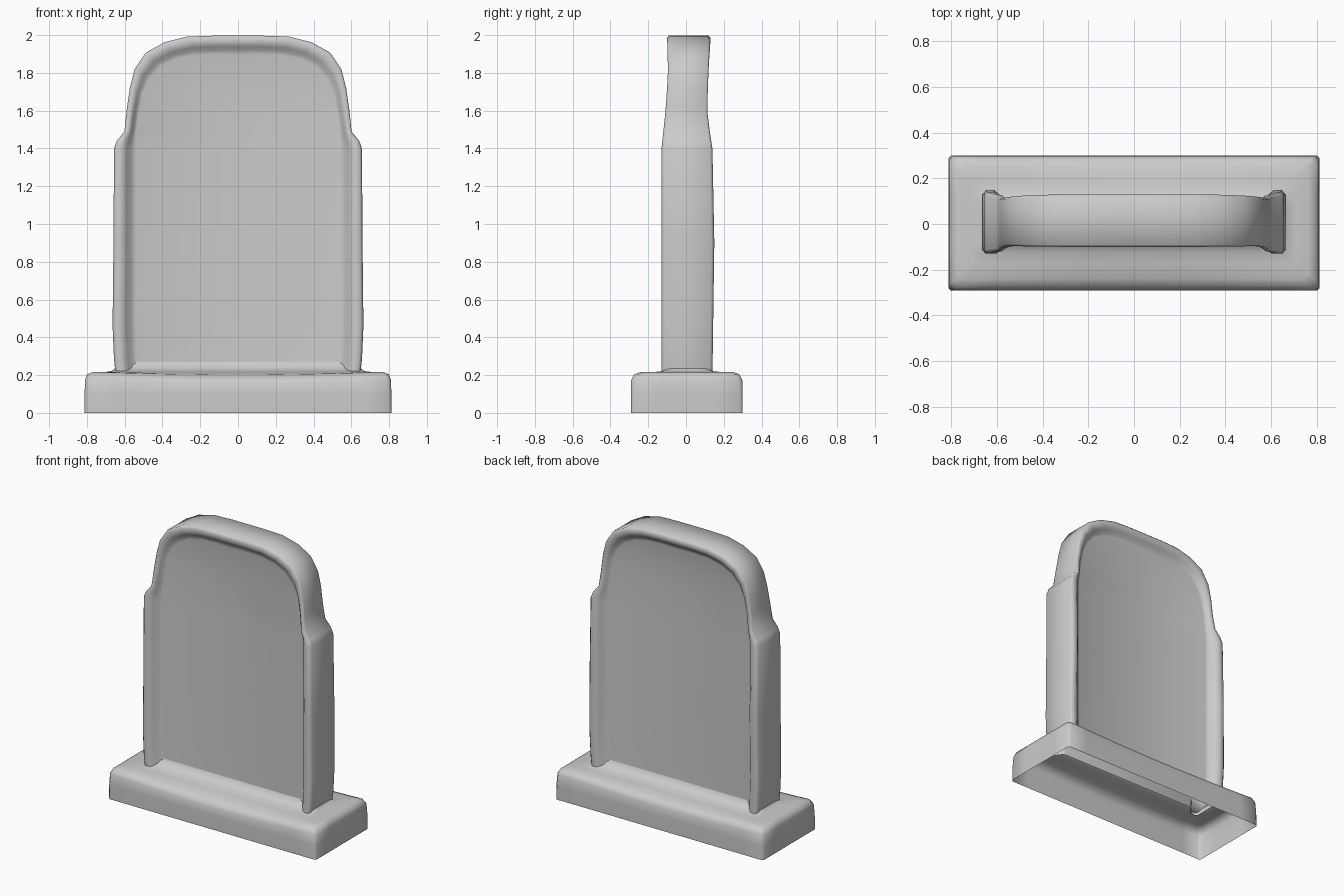
import bpy, bmesh, math

if "Cube" in bpy.data.objects:
    bpy.data.objects.remove(bpy.data.objects["Cube"])


def lerp_table(table, z):
    """Linear interpolation through (z, value) pairs."""
    for (z0, v0), (z1, v1) in zip(table, table[1:]):
        if z <= z1:
            return v0 + (v1 - v0) * max(0.0, (z - z0) / (z1 - z0))
    return table[-1][1]


def bridge(bm, rings, closed):
    """Skin neighbouring rings of vertices with quads."""
    for a, b in zip(rings, rings[1:]):
        n = len(a)
        for i in range(n if closed else n - 1):
            j = (i + 1) % n
            bm.faces.new((a[i], a[j], b[j], b[i]))


def finish(bm, name, angle):
    bmesh.ops.recalc_face_normals(bm, faces=bm.faces[:])
    mesh = bpy.data.meshes.new(name)
    bm.to_mesh(mesh)
    bm.free()
    obj = bpy.data.objects.new(name, mesh)
    bpy.context.collection.objects.link(obj)
    bpy.ops.object.select_all(action='DESELECT')
    obj.select_set(True)
    bpy.context.view_layer.objects.active = obj
    bpy.ops.object.shade_smooth_by_angle(angle=math.radians(angle))
    return obj


# Headstone: right half of the outer outline and of the recessed panel outline
outer = [(.65, .20), (.66, .28), (.668, .46), (.663, .90), (.66, 1.40), (.645, 1.44),
         (.603, 1.49), (.592, 1.60), (.575, 1.72), (.55, 1.82), (.49, 1.91),
         (.39, 1.965), (.27, 1.995), (.13, 2.0)]
inner = [(.53, .20), (.535, .28), (.54, .46), (.54, .90), (.54, 1.38), (.54, 1.43),
         (.538, 1.49), (.525, 1.59), (.505, 1.69), (.47, 1.77), (.41, 1.835),
         (.33, 1.875), (.23, 1.895), (.11, 1.90)]


def whole(half, top):
    return half + [(0, top)] + [(-x, z) for x, z in reversed(half)]


outer, inner = whole(outer, 2.0), whole(inner, 1.90)
front_rim = [(.2, -.13), (1.40, -.13), (1.58, -.11), (1.8, -.095), (2, -.10)]
back_rim = [(.2, .14), (.9, .15), (1.40, .14), (1.58, .112), (1.8, .118), (2, .13)]
FRONT_PANEL, BACK_PANEL = -.065, .085

# Each layer: blend from outer to inner outline, blend from rim to panel depth
side_layers = [(1.0, 1.0), (.82, .88), (.62, .35), (.42, .03), (.14, 0), (.03, .25)]

bm = bmesh.new()


def slab_ring(t, depth, rim, panel):
    ring = []
    for (xo, zo), (xi, zi) in zip(outer, inner):
        r = lerp_table(rim, zo)
        y = r + (panel - r) * depth
        ring.append(bm.verts.new((xo + (xi - xo) * t, y, zo + (zi - zo) * t)))
    return ring


rings = [slab_ring(t, d, front_rim, FRONT_PANEL) for t, d in side_layers]
rings += [slab_ring(t, d, back_rim, BACK_PANEL) for t, d in reversed(side_layers)]
bridge(bm, rings, False)
# Front and back panels, spanned left to right
for ring in (rings[0], rings[-1]):
    n = len(ring)
    for i in range(n // 2 - 1):
        bm.faces.new((ring[i], ring[i + 1], ring[n - 2 - i], ring[n - 1 - i]))
    m = n // 2
    bm.faces.new((ring[m - 1], ring[m], ring[m + 1]))
finish(bm, "headstone", 70)

# Plinth: open underneath, worn top edge, fillet rising into the hollow headstone
bm = bmesh.new()
NX, NY = 12, 4


def plinth_ring(hx, y0, y1, z, cut, sag):
    pts = []
    xs = [-hx + cut + (2 * hx - 2 * cut) * i / NX for i in range(NX + 1)]
    ys = [y0 + cut + (y1 - y0 - 2 * cut) * i / NY for i in range(NY + 1)]
    pts += [(x, y0) for x in xs] + [(hx, y) for y in ys]
    pts += [(x, y1) for x in reversed(xs)] + [(-hx, y) for y in reversed(ys)]
    ring = []
    for x, y in pts:
        wear = max(0, math.cos(x / hx * math.pi / 2)) * sag * (1 if y < 0 else .7)
        ring.append(bm.verts.new((x, y, z - wear)))
    return ring


profile = [  # half width, front y, back y, height, corner cut, wear
    (.812, -.292, .300, 0, .012, 0),
    (.812, -.292, .300, .10, .015, 0),
    (.810, -.290, .298, .175, .02, .022),
    (.798, -.275, .283, .205, .025, .025),
    (.765, -.240, .250, .217, .025, .016),
    (.710, -.175, .190, .216, .02, .004),
    (.670, -.125, .140, .221, .015, 0),
    (.650, -.090, .108, .236, .01, 0),
    (.635, -.068, .088, .262, .006, 0),
    (.630, -.060, .080, .285, .005, 0)]
bridge(bm, [plinth_ring(*p) for p in profile], True)
finish(bm, "plinth", 50)
